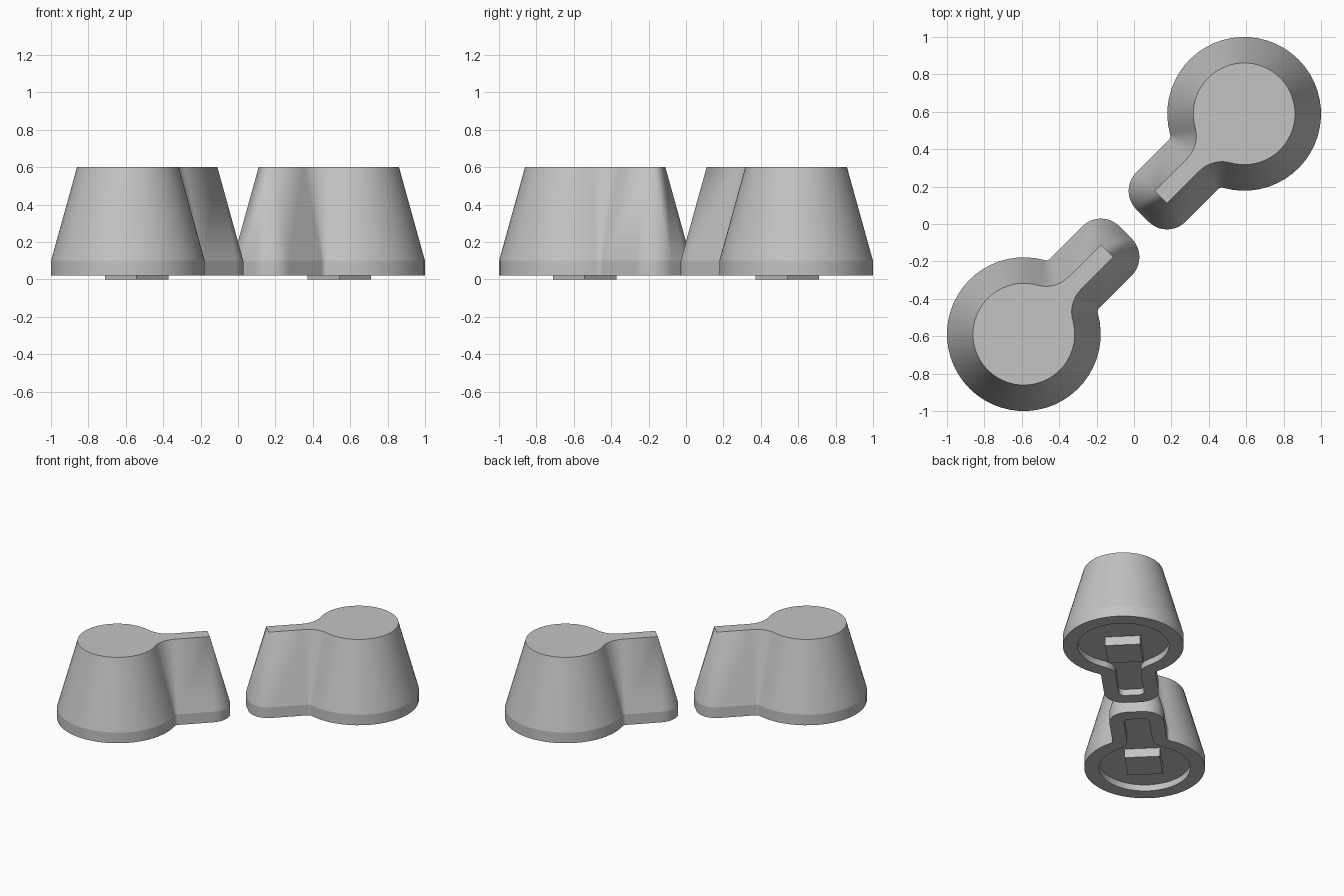
import bpy, bmesh
from math import sin, cos, pi, atan2, sqrt, radians, ceil
from mathutils import Matrix

cube = bpy.data.objects.get("Cube")
if cube:
    bpy.data.objects.remove(cube, do_unlink=True)

grey = bpy.data.materials.new("light_grey")
grey.use_nodes = True
COLOUR = (0.55, 0.55, 0.55, 1)
grey.diffuse_color = COLOUR
grey.node_tree.nodes["Principled BSDF"].inputs["Base Color"].default_value = COLOUR

HEAD_R = 0.272      # top radius of the round head
NECK_HALF = 0.047   # half width of the neck at the top
NECK_END = 0.63     # distance from head centre to the neck tip
FILLET = 0.17       # blend between head and neck
DRAFT = 0.139       # how far the base flares out past the top
RECESS = 0.039      # offset of the underside recess outline
HEAD_POS = 0.589

# Fillet centre, tangent to both head and neck
fv = NECK_HALF + FILLET
fu = sqrt((HEAD_R + FILLET) ** 2 - fv ** 2)
fa = atan2(fv, fu)

# Keyhole outline as arcs: centre, signed radius, start and end normal angle
ARCS = [
    ((0, 0), HEAD_R, fa, 2 * pi - fa),
    ((fu, -fv), -FILLET, -fa, -pi / 2),
    ((NECK_END, -NECK_HALF), 0, -pi / 2, 0),
    ((NECK_END, NECK_HALF), 0, 0, pi / 2),
    ((fu, fv), -FILLET, pi / 2, fa),
]


def keyhole(offset):
    """Points of the keyhole outline grown by offset."""
    pts = []
    for (cx, cy), r, a0, a1 in ARCS:
        n = ceil(abs(a1 - a0) / radians(7))
        for i in range(n + 1):
            a = a0 + (a1 - a0) * i / n
            pts.append((cx + (r + offset) * cos(a), cy + (r + offset) * sin(a)))
    return pts


def finish(bm, name, matrix):
    bmesh.ops.remove_doubles(bm, verts=bm.verts, dist=1e-5)
    bmesh.ops.recalc_face_normals(bm, faces=bm.faces)
    mesh = bpy.data.meshes.new(name)
    bm.to_mesh(mesh)
    bm.free()
    mesh.materials.append(grey)
    obj = bpy.data.objects.new(name, mesh)
    obj.matrix_world = matrix
    bpy.context.collection.objects.link(obj)
    return obj


def knob_body(name, matrix):
    # Rings run from recess ceiling, over the rim, up the flared side to the top
    bm = bmesh.new()
    levels = [(RECESS, 0.067), (RECESS, 0.02), (DRAFT, 0.02), (DRAFT, 0.10), (0, 0.60)]
    rings = [[bm.verts.new((x, y, z)) for x, y in keyhole(off)] for off, z in levels]
    n = len(rings[0])
    for low, high in zip(rings, rings[1:]):
        for i in range(n):
            j = (i + 1) % n
            bm.faces.new((low[i], low[j], high[j], high[i]))
    bm.faces.new(rings[0])
    bm.faces.new(rings[-1])
    obj = finish(bm, name, matrix)
    bpy.ops.object.select_all(action='DESELECT')
    obj.select_set(True)
    bpy.context.view_layer.objects.active = obj
    bpy.ops.object.shade_smooth_by_angle(angle=radians(13))


def square_post(name, matrix):
    # Square post hanging from the recess ceiling
    bm = bmesh.new()
    bmesh.ops.create_cube(bm, size=1, matrix=Matrix.Translation((0.067, 0, 0.034))
                          @ Matrix.Diagonal((0.24, 0.24, 0.068, 1)))
    finish(bm, name, matrix)


# Two identical knobs, necks facing each other on the diagonal
for side, sign, turn in (("left", 1, 225), ("right", -1, 45)):
    place = (Matrix.Translation((sign * HEAD_POS, sign * HEAD_POS, 0))
             @ Matrix.Rotation(radians(turn), 4, 'Z'))
    knob_body(side + "_knob_body", place)
    square_post(side + "_knob_post", place)
